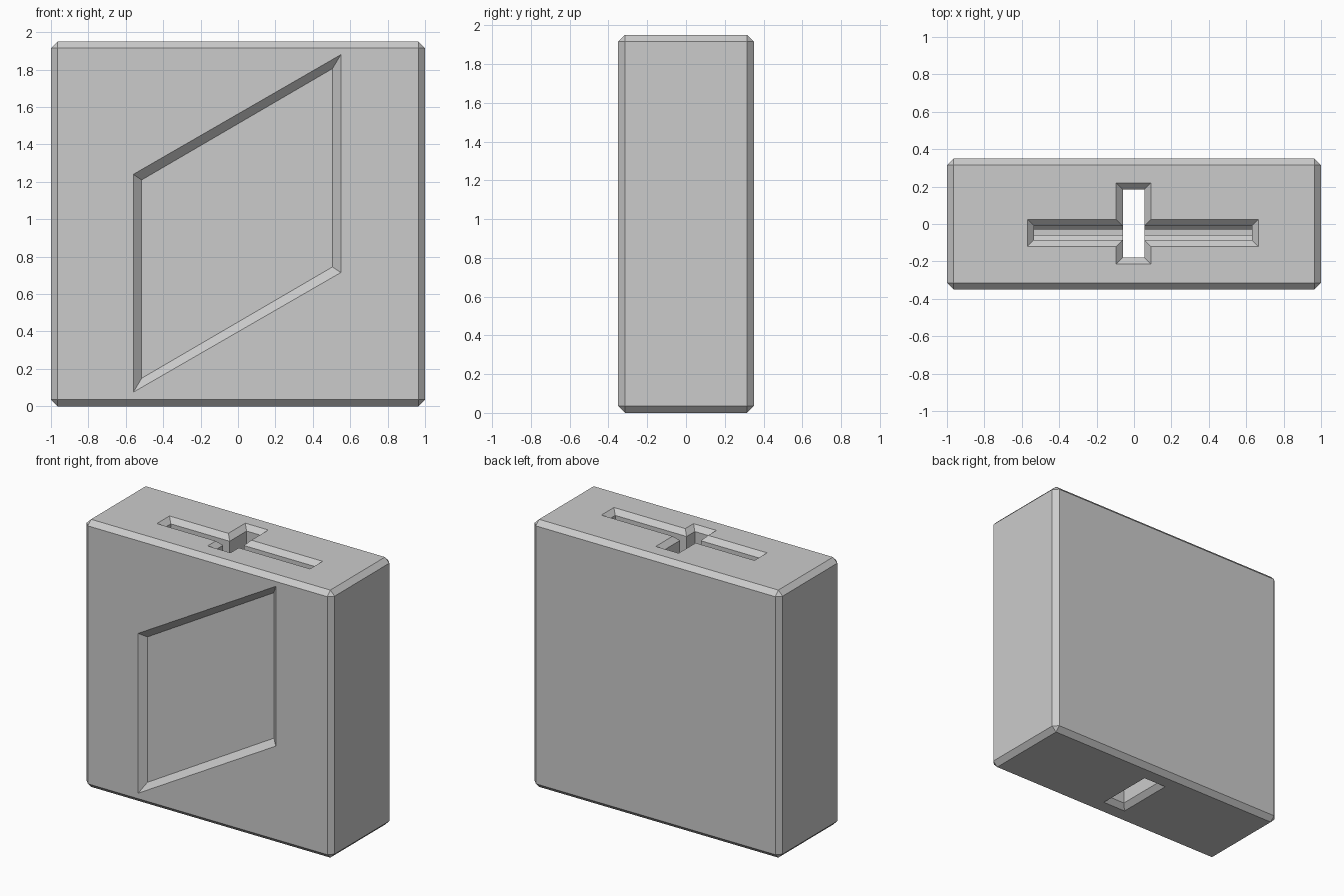
import bpy, bmesh

if "Cube" in bpy.data.objects:
    bpy.data.objects.remove(bpy.data.objects["Cube"], do_unlink=True)

grey = bpy.data.materials.new("plain_grey")
grey.use_nodes = True
grey.diffuse_color = (0.6, 0.6, 0.6, 1)
grey.node_tree.nodes["Principled BSDF"].inputs["Base Color"].default_value = (0.6, 0.6, 0.6, 1)

HEIGHT, BEVEL = 1.95, 0.035


def add_object(name, bm):
    bmesh.ops.recalc_face_normals(bm, faces=bm.faces)
    mesh = bpy.data.meshes.new(name)
    bm.to_mesh(mesh)
    bm.free()
    mesh.materials.append(grey)
    obj = bpy.data.objects.new(name, mesh)
    bpy.context.collection.objects.link(obj)
    return obj


def loft(name, rings):
    """Closed solid through rings that share a point count."""
    bm = bmesh.new()
    loops = [[bm.verts.new(p) for p in ring] for ring in rings]
    for a, b in zip(loops, loops[1:]):
        for i in range(len(a)):
            j = (i + 1) % len(a)
            bm.faces.new((a[i], a[j], b[j], b[i]))
    bm.faces.new(loops[0])
    bm.faces.new(loops[-1])
    return add_object(name, bm)


def rect(x0, x1, y0, y1, z, grow=0.0):
    x0, x1, y0, y1 = x0 - grow, x1 + grow, y0 - grow, y1 + grow
    return [(x0, y0, z), (x1, y0, z), (x1, y1, z), (x0, y1, z)]


# Chamfered block
bm = bmesh.new()
bmesh.ops.create_cube(bm, size=1)
for v in bm.verts:
    v.co.x *= 2
    v.co.y *= 0.7
    v.co.z = (v.co.z + 0.5) * HEIGHT
bmesh.ops.bevel(bm, geom=bm.edges[:], offset=BEVEL, segments=1, affect='EDGES')
block = add_object("block", bm)

# Through hole, flared at both openings
hole = (-0.06, 0.055, -0.18, 0.185)
hole_cutter = loft("hole_cutter", [
    rect(*hole, -BEVEL, 2 * BEVEL), rect(*hole, BEVEL),
    rect(*hole, HEIGHT - BEVEL), rect(*hole, HEIGHT + BEVEL, 2 * BEVEL)])

# Long crossing slot with a narrower groove in its floor
slot = (-0.535, 0.63, -0.085, -0.01)
groove = (-0.535, 0.63, -0.06, -0.03)
slot_cutter = loft("slot_cutter", [
    rect(*groove, 1.2), rect(*groove, 1.3), rect(*slot, 1.32),
    rect(*slot, HEIGHT - BEVEL), rect(*slot, HEIGHT + BEVEL, 2 * BEVEL)])

# Slanted panel recess in the front, with sloping sides
outer = [(-0.56, 0.075), (0.55, 0.715), (0.55, 1.88), (-0.56, 1.24)]
inner = [(-0.515, 0.15), (0.505, 0.745), (0.505, 1.805), (-0.515, 1.21)]
front, depth = -0.35, 0.042
beyond = [(2 * a - c, 2 * b - d) for (a, b), (c, d) in zip(outer, inner)]
panel_cutter = loft("panel_cutter", [
    [(x, front - depth, z) for x, z in beyond],
    [(x, front + depth, z) for x, z in inner]])

for cutter in (hole_cutter, slot_cutter, panel_cutter):
    cut = block.modifiers.new(cutter.name, 'BOOLEAN')
    cut.operation, cut.solver, cut.object = 'DIFFERENCE', 'EXACT', cutter
    cutter.hide_render = True
    cutter.hide_set(True)
